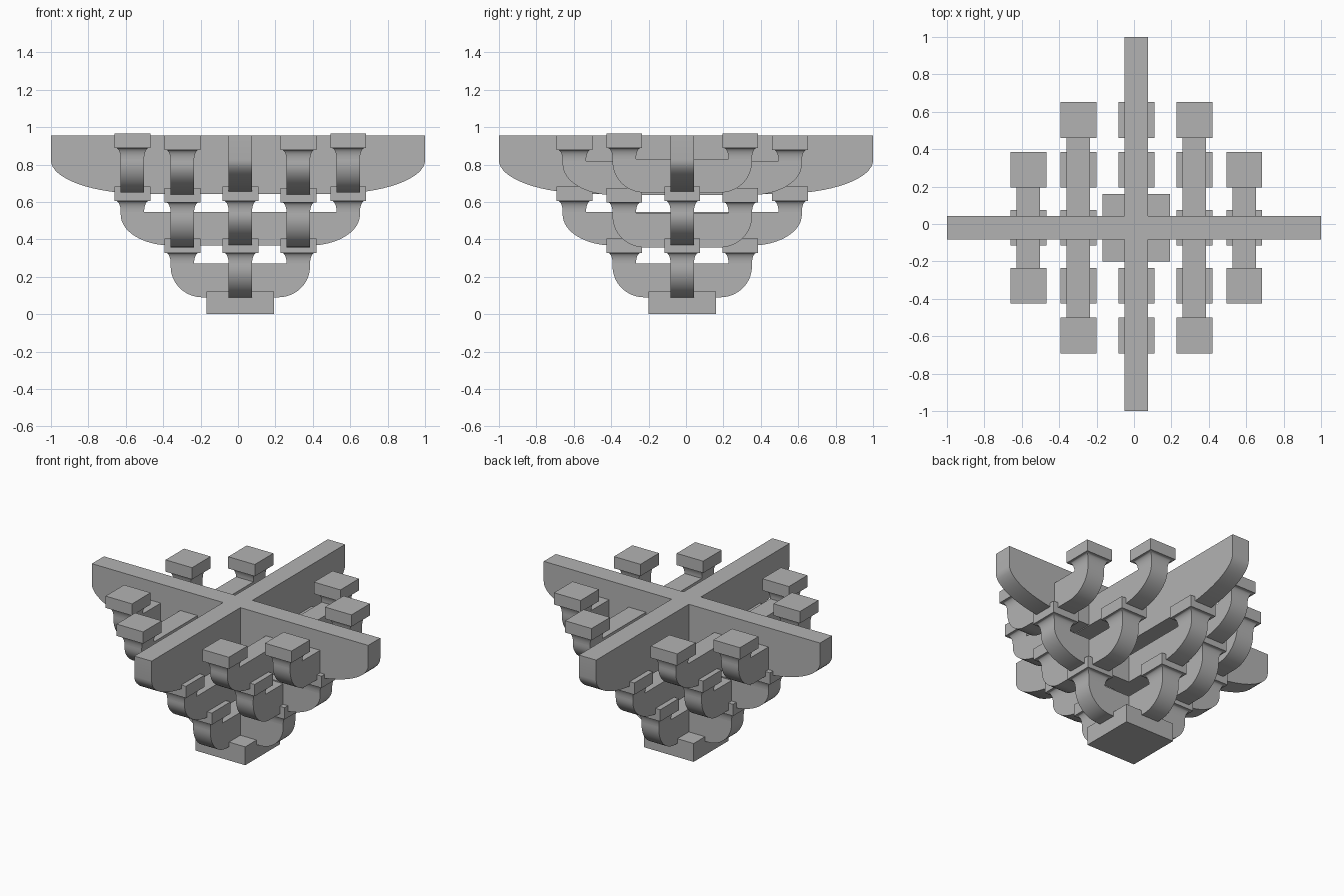
import bpy, bmesh, math
from mathutils import Matrix, Vector

cube = bpy.data.objects.get("Cube")
if cube:
    bpy.data.objects.remove(cube, do_unlink=True)

CX, CY = 0.0125, -0.02      # centre of the bracket stack
WIDTH = 0.125               # thickness of every arm
INNER, OUTER = 0.31, 0.577  # distance of the cap rows from the centre

timber = bpy.data.materials.new("grey_timber")
timber.use_nodes = True
grey = (0.45, 0.45, 0.45, 1)
timber.diffuse_color = grey
timber.node_tree.nodes["Principled BSDF"].inputs["Base Color"].default_value = grey


def finish(bm, name):
    bmesh.ops.recalc_face_normals(bm, faces=bm.faces)
    mesh = bpy.data.meshes.new(name)
    bm.to_mesh(mesh)
    bm.free()
    mesh.materials.append(timber)
    obj = bpy.data.objects.new(name, mesh)
    bpy.context.collection.objects.link(obj)
    bpy.ops.object.select_all(action='DESELECT')
    obj.select_set(True)
    bpy.context.view_layer.objects.active = obj
    bpy.ops.object.shade_smooth_by_angle(angle=math.radians(30))
    return obj


def arm(name, axis, x, y, half, low, high, rx, rz):
    """Boat-shaped arm: flat top, straight ends, elliptical lower corners."""
    steps = 16
    right = []
    for i in range(steps + 1):
        a = math.pi / 2 * i / steps
        right.append((half - rx + rx * math.sin(a), low + rz - rz * math.cos(a)))
    right.append((half, high))
    outline = right + [(-u, z) for u, z in reversed(right)]
    bm = bmesh.new()
    face = bm.faces.new([bm.verts.new((u, -WIDTH / 2, z)) for u, z in outline])
    side = bmesh.ops.extrude_face_region(bm, geom=[face])
    moved = [v for v in side["geom"] if isinstance(v, bmesh.types.BMVert)]
    bmesh.ops.translate(bm, verts=moved, vec=(0, WIDTH, 0))
    turn = Matrix.Rotation(math.pi / 2 if axis == "y" else 0, 4, 'Z')
    bm.transform(Matrix.Translation((x, y, 0)) @ turn)
    return finish(bm, name)


def cap(name, x, y, z):
    """Square bearing block on a concave flared neck."""
    neck, top, flare = 0.058, 0.135, 8
    rings = []
    for i in range(flare + 1):
        a = math.pi / 2 * i / flare
        rings.append((WIDTH / 2 + 0.025 * (1 - math.cos(a)), neck * math.sin(a)))
    rings += [(0.096, neck), (0.096, top)]
    bm = bmesh.new()
    loops = [[bm.verts.new((x + sx * r, y + sy * r, z + h))
              for sx, sy in ((-1, -1), (1, -1), (1, 1), (-1, 1))] for r, h in rings]
    for lower, upper in zip(loops, loops[1:]):
        for k in range(4):
            n = (k + 1) % 4
            bm.faces.new((lower[k], lower[n], upper[n], upper[k]))
    bm.faces.new(loops[0])
    bm.faces.new(loops[-1])
    return finish(bm, name)


def bracket(name, axis, offset, reach, low, high):
    """Arm with a cap near each end; offset shifts it across its own axis."""
    x, y = (CX + offset, CY) if axis == "y" else (CX, CY + offset)
    rx = 0.17 if reach == INNER else 0.27
    arm(name + "_arm", axis, x, y, reach + WIDTH / 2, low, high, rx, 0.165)
    for sign, end in ((-1, "start"), (1, "end")):
        dx, dy = (sign * reach, 0) if axis == "x" else (0, sign * reach)
        cap(f"{name}_cap_{end}", x + dx, y + dy, high)


# Base block
bm = bmesh.new()
bmesh.ops.create_cube(bm, size=1)
bm.transform(Matrix.Translation((CX, CY, 0.06)) @ Matrix.Diagonal((0.36, 0.36, 0.12, 1)))
finish(bm, "base_block")

# Lower tier: a short cross
bracket("lower_cross", "x", 0, INNER, 0.09, 0.27)
bracket("lower_depth", "y", 0, INNER, 0.09, 0.27)

# Middle tier: a long cross with short side brackets
bracket("middle_cross", "x", 0, OUTER, 0.367, 0.547)
bracket("middle_depth", "y", 0, OUTER, 0.367, 0.547)

# Upper tier and middle side brackets, mirrored left and right
for side, label in ((1, "left"), (-1, "right")):
    bracket(f"middle_{label}", "y", side * INNER, INNER, 0.357, 0.54)
    bracket(f"upper_inner_{label}", "y", side * INNER, OUTER, 0.637, 0.82)
    bracket(f"upper_outer_{label}", "y", side * OUTER, INNER, 0.65, 0.83)

# Top crossing beams
arm("top_beam_cross", "x", 0, CY, 1.0, 0.643, 0.955, 0.5, 0.18)
arm("top_beam_depth", "y", CX, 0, 1.0, 0.643, 0.955, 0.5, 0.18)
